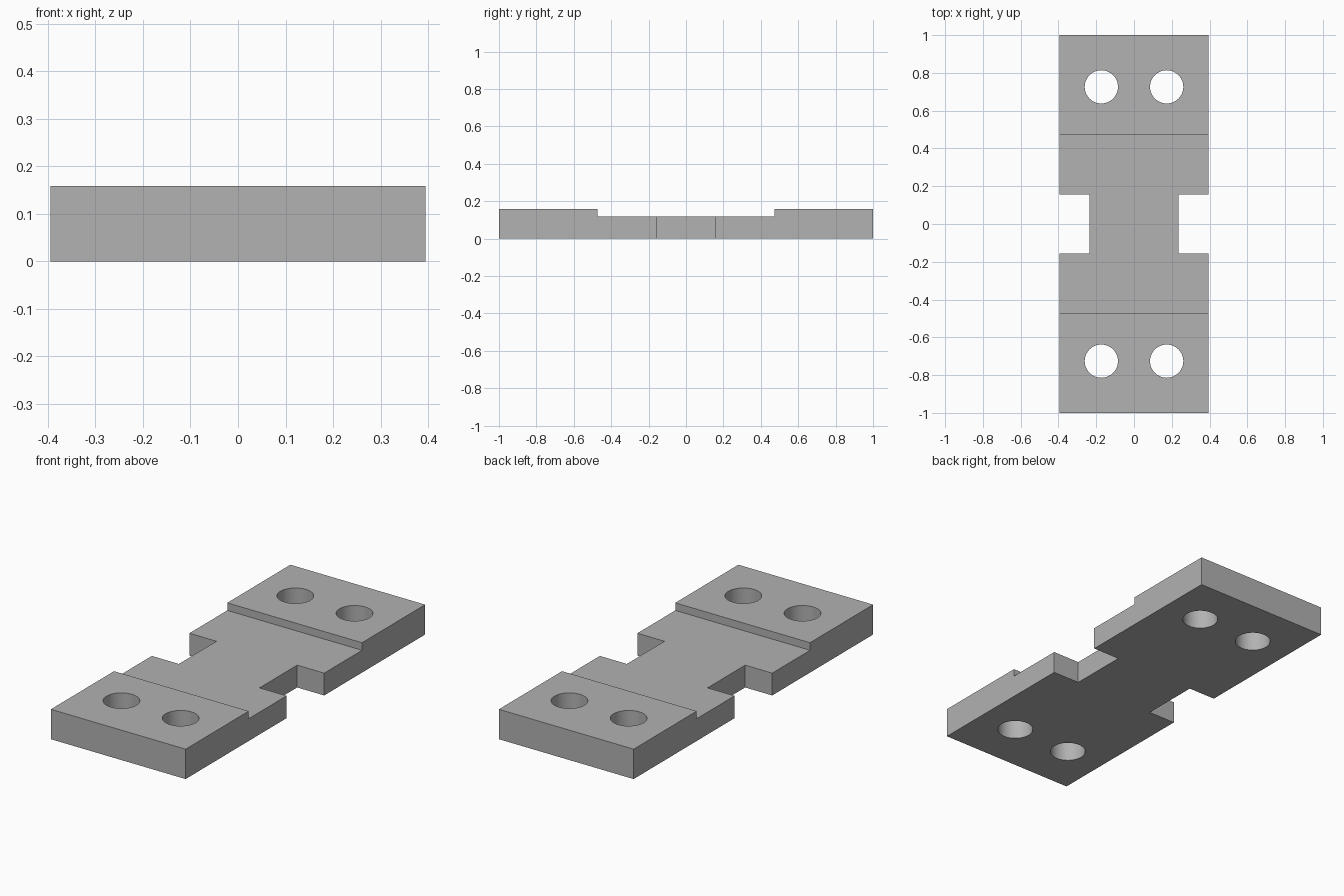
import bpy
import bmesh
from math import radians

default_cube = bpy.data.objects.get("Cube")
if default_cube:
    bpy.data.objects.remove(default_cube, do_unlink=True)

# Main dimensions
HALF_W, HALF_L = 0.394, 1.0
END_H, MID_H = 0.158, 0.118
STEP_Y, NOTCH_Y, NECK_X = 0.473, 0.157, 0.236
HOLE_X, HOLE_Y, HOLE_R = 0.173, 0.726, 0.088

grey = bpy.data.materials.new("plain grey")
grey.use_nodes = True
colour = (0.445, 0.445, 0.445, 1)
grey.diffuse_color = colour
grey.node_tree.nodes["Principled BSDF"].inputs["Base Color"].default_value = colour


def prism_from_profile(name, profile, half_width):
    """Extrude a (y, z) side profile across the full width."""
    bm = bmesh.new()
    face = bm.faces.new([bm.verts.new((-half_width, y, z)) for y, z in profile])
    extruded = bmesh.ops.extrude_face_region(bm, geom=[face])["geom"]
    verts = [v for v in extruded if isinstance(v, bmesh.types.BMVert)]
    bmesh.ops.translate(bm, verts=verts, vec=(2 * half_width, 0, 0))
    bmesh.ops.recalc_face_normals(bm, faces=bm.faces)
    mesh = bpy.data.meshes.new(name)
    bm.to_mesh(mesh)
    bm.free()
    obj = bpy.data.objects.new(name, mesh)
    bpy.context.collection.objects.link(obj)
    return obj


def cut(target, cutter):
    """Subtract the cutter from the target, then discard it."""
    cutter.hide_render = True
    mod = target.modifiers.new("cut", "BOOLEAN")
    mod.operation = "DIFFERENCE"
    mod.solver = "EXACT"
    mod.object = cutter
    bpy.ops.object.select_all(action="DESELECT")
    target.select_set(True)
    bpy.context.view_layer.objects.active = target
    bpy.ops.object.modifier_apply(modifier=mod.name)
    bpy.data.objects.remove(cutter, do_unlink=True)


# Plate with raised ends and a lower middle
half_profile = [(HALF_L, 0), (HALF_L, END_H), (STEP_Y, END_H), (STEP_Y, MID_H)]
profile = half_profile + [(-y, z) for y, z in reversed(half_profile)]
plate = prism_from_profile("mounting_plate", profile, HALF_W)
plate.data.materials.append(grey)

for side in (-1, 1):
    # Side notch that leaves the narrow neck
    bpy.ops.mesh.primitive_cube_add(size=1, location=(side * (NECK_X + 0.2), 0, 0.1))
    notch = bpy.context.object
    notch.name = "notch_cutter"
    notch.scale = (0.4, 2 * NOTCH_Y, 0.6)
    cut(plate, notch)
    # Round through holes in both ends
    for end in (-1, 1):
        bpy.ops.mesh.primitive_cylinder_add(
            vertices=64, radius=HOLE_R, depth=0.6,
            location=(side * HOLE_X, end * HOLE_Y, 0.1))
        hole = bpy.context.object
        hole.name = "hole_cutter"
        cut(plate, hole)

# Smooth hole walls, sharp edges elsewhere
plate.select_set(True)
bpy.context.view_layer.objects.active = plate
bpy.ops.object.shade_smooth_by_angle(angle=radians(30))
